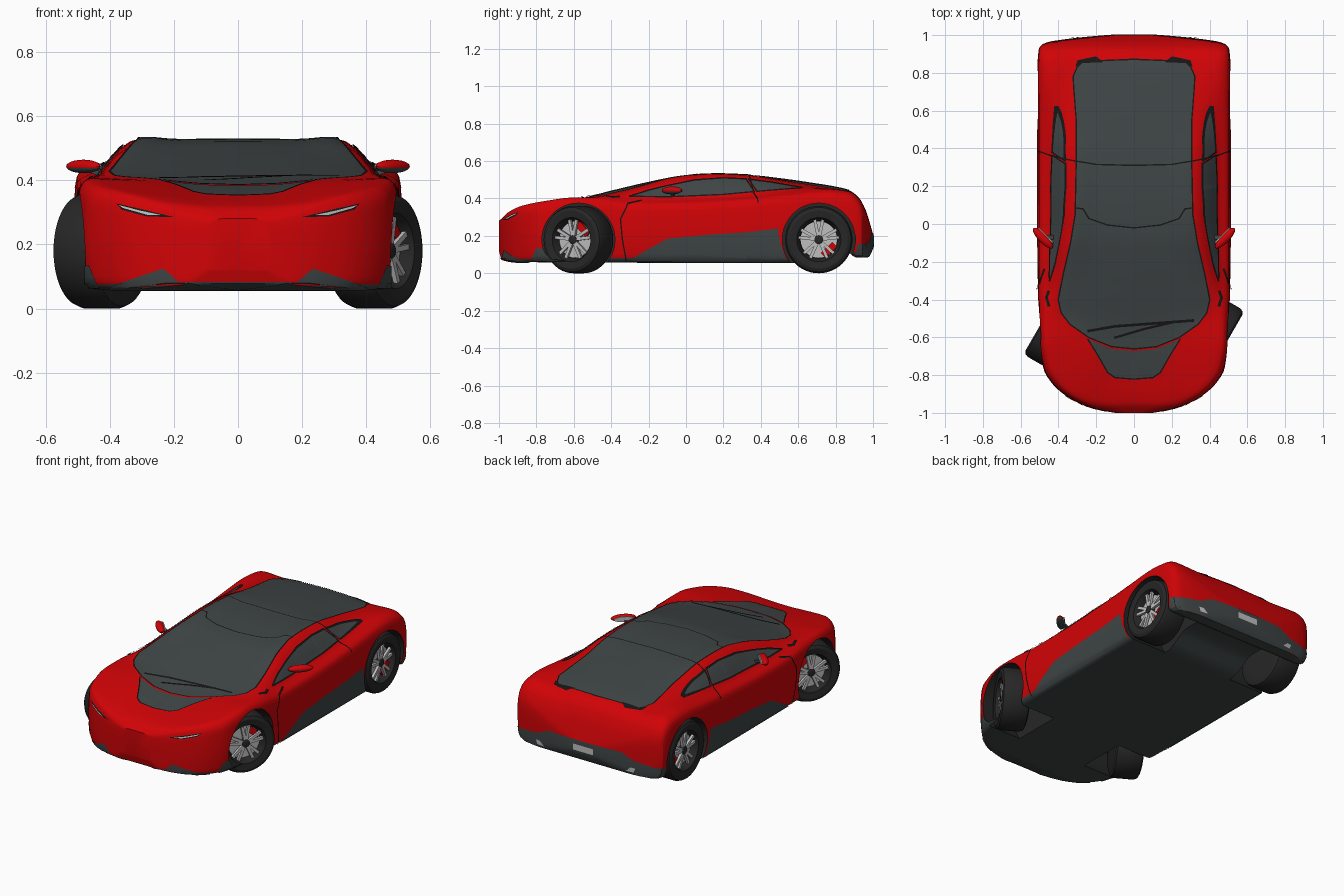
import bpy, bmesh
from math import pi, cos, sin, hypot
from mathutils import Vector, Matrix
from mathutils.bvhtree import BVHTree

cube = bpy.data.objects.get("Cube")
if cube:
    bpy.data.objects.remove(cube, do_unlink=True)


def material(name, colour):
    mat = bpy.data.materials.new(name)
    mat.use_nodes = True
    mat.diffuse_color = (*colour, 1)
    mat.node_tree.nodes["Principled BSDF"].inputs["Base Color"].default_value = (*colour, 1)
    return mat


RED = material("red paint", (.64, .001, .002))
DARK = material("dark glass and trim", (.05, .06, .06))
BLACK = material("black seam", (.008, .008, .008))
RUBBER = material("tyre rubber", (.02, .02, .02))
SILVER = material("silver metal", (.52, .52, .52))


def make(name, bm, *mats, matrix=None):
    mesh = bpy.data.meshes.new(name)
    bm.to_mesh(mesh)
    bm.free()
    obj = bpy.data.objects.new(name, mesh)
    bpy.context.collection.objects.link(obj)
    for mat in mats:
        mesh.materials.append(mat)
    if matrix:
        obj.matrix_world = matrix
    return obj


def activate(obj):
    bpy.ops.object.select_all(action='DESELECT')
    obj.select_set(True)
    bpy.context.view_layer.objects.active = obj


def smooth(obj):
    activate(obj)
    bpy.ops.object.shade_smooth_by_angle()
    return obj


def curve(*knots):
    """Monotone smooth function through (y, value) knots."""
    slopes = [(b[1] - a[1]) / (b[0] - a[0]) for a, b in zip(knots, knots[1:])]
    tans = [slopes[0]]
    for a, b in zip(slopes, slopes[1:]):
        tans.append(2 * a * b / (a + b) if a * b > 0 else 0)
    tans.append(slopes[-1])

    def value(y):
        i = 0
        while i < len(knots) - 2 and y > knots[i + 1][0]:
            i += 1
        (y0, v0), (y1, v1) = knots[i], knots[i + 1]
        h = y1 - y0
        t = (y - y0) / h
        s = 1 - t
        return (v0 * (1 + 2 * t) * s * s + h * tans[i] * t * s * s
                + v1 * t * t * (3 - 2 * t) - h * tans[i + 1] * t * t * s)
    return value


def smooth_path(pts, n):
    """Rounded path with tangents limited by the shorter neighbouring chord."""
    tans = []
    for i, p in enumerate(pts):
        a, b = pts[max(i - 1, 0)], pts[min(i + 1, len(pts) - 1)]
        lens = [(p - q).length for q in (a, b) if q != p]
        tans.append((b - a).normalized() * min(lens))
    out = []
    for p, q, u, v in zip(pts, pts[1:], tans, tans[1:]):
        for k in range(n):
            t = k / n
            s = 1 - t
            out.append(p * (1 + 2 * t) * s * s + u * t * s * s + q * t * t * (3 - 2 * t) - v * t * t * s)
    return out + [pts[-1]]


# Body shape along its length
half_width = curve((-1, .1), (-.985, .18), (-.96, .26), (-.91, .36), (-.84, .437), (-.77, .478),
                   (-.63, .502), (-.2, .51), (.85, .51), (.93, .503), (.955, .475), (.975, .36), (.99, .22), (1, .1))
floor_z = curve((-1, .12), (-.985, .075), (-.9, .06), (.58, .055), (.76, .13), (.84, .13),
                (.91, .085), (.97, .085), (1, .14))
shoulder_z = curve((-1, .27), (-.95, .325), (-.88, .36), (-.75, .387), (-.6, .405), (-.45, .405),
                   (-.3, .395), (0, .4), (.3, .415), (.55, .435), (.75, .45), (.87, .437), (.92, .405),
                   (.96, .335), (1, .2))
crown = curve((-1, .87), (-.6, .925), (-.3, .9), (0, .87), (1, .87))
roof_z = curve((-1, .28), (-.95, .318), (-.82, .348), (-.65, .383), (-.58, .395), (-.35, .45),
               (-.2, .485), (-.05, .513), (.18, .526), (.35, .521), (.5, .505), (.65, .484), (.87, .443),
               (.92, .41), (.96, .34), (1, .21))
roof_x = curve((-1, .05), (-.9, .2), (-.62, .29), (-.5, .36), (-.4, .395), (-.2, .37), (0, .338),
               (.4, .334), (.8, .325), (.9, .27), (1, .04))
roof_drop = curve((-1, 0), (-.8, -.015), (-.6, -.008), (-.45, .012), (-.3, .018), (-.1, .01), (.05, .004),
                  (.3, .006), (.55, .017), (.85, .013), (1, 0))


def section(y):
    w, low, sh, top, rx = half_width(y), floor_z(y), shoulder_z(y), roof_z(y), roof_x(y)
    edge = top - roof_drop(y)
    mid = low + (sh - low) * .45
    pts = [(0, low), (w * .9, low), (w * .975, low + .025), (w, mid), (w * .985, sh - .038),
           (w * crown(y), sh), (rx, edge), (rx * .55, top - (top - edge) * .25), (0, top)]
    half = smooth_path([Vector((x, y, z)) for x, z in pts], 4)
    return half + [Vector((-p.x, y, p.z)) for p in half[-2:0:-1]]


def loft(rings):
    bm = bmesh.new()
    rows = [[bm.verts.new(p) for p in ring] for ring in rings]
    n = len(rows[0])
    for a, b in zip(rows, rows[1:]):
        for i in range(n):
            bm.faces.new((a[i], a[(i + 1) % n], b[(i + 1) % n], b[i]))
    bm.faces.new(rows[0])
    bm.faces.new(rows[-1])
    bmesh.ops.recalc_face_normals(bm, faces=bm.faces)
    return bm


STATIONS = 80
bm = loft([section(-cos(pi * i / STATIONS)) for i in range(STATIONS + 1)])
TREE = BVHTree.FromBMesh(bm)
body = make("body_shell", bm, RED, DARK, RUBBER)

# Wheel arches
FRONT, REAR, AXLE, ARCH = -.575, .71, .18, .195
for y in (FRONT, REAR):
    for side in (-1, 1):
        bm = bmesh.new()
        bmesh.ops.create_cone(bm, cap_ends=True, segments=48, radius1=ARCH, radius2=ARCH, depth=.5,
                              matrix=Matrix.Translation((side * .49, y, AXLE)) @ Matrix.Rotation(pi / 2, 4, 'Y'))
        cutter = make("arch_cutter", bm)
        cutter.hide_render = True
        mod = body.modifiers.new("arch", 'BOOLEAN')
        mod.operation, mod.solver, mod.object = 'DIFFERENCE', 'EXACT', cutter
        activate(body)
        bpy.ops.object.modifier_apply(modifier=mod.name)
        bpy.data.objects.remove(cutter, do_unlink=True)
for face in body.data.polygons:
    c = face.center
    in_arch = abs(c.x) > .22 and min(hypot(c.y - y, c.z - AXLE) for y in (FRONT, REAR)) < ARCH + .001
    face.material_index = 2 if in_arch else 1 if face.normal.z < -.5 and c.z < .2 else 0
smooth(body)

# Thin panels draped over the body: each view gives an origin rule and a ray direction
VIEWS = {"top": (lambda u, v: (u, v, 2), (0, 0, -1)), "side": (lambda u, v: (2, u, v), (-1, 0, 0)),
         "front": (lambda u, v: (u, -2, v), (0, 1, 0)), "back": (lambda u, v: (u, 2, v), (0, -1, 0))}


def drape(name, view, outlines, mat, lift, mirror):
    place, ray = VIEWS[view][0], Vector(VIEWS[view][1])
    bm = bmesh.new()
    for outline in outlines:
        bm.faces.new([bm.verts.new((u, v, 0)) for u, v in outline])
    bmesh.ops.triangulate(bm, faces=bm.faces)
    for axis in (0, 1):
        normal = Vector((1 - axis, axis, 0))
        for k in range(-50, 51):
            bmesh.ops.bisect_plane(bm, geom=bm.verts[:] + bm.edges[:] + bm.faces[:],
                                   plane_co=normal * k * .02, plane_no=normal)
    missed = []
    for v in bm.verts:
        hit, n, _, _ = TREE.ray_cast(Vector(place(v.co.x, v.co.y)), ray)
        if hit:
            v.co = hit + n * lift
        else:
            missed.append(v)
    bmesh.ops.delete(bm, geom=missed, context='VERTS')
    bm.normal_update()
    bmesh.ops.reverse_faces(bm, faces=[f for f in bm.faces if f.normal.dot(ray) > 0])
    obj = smooth(make(name, bm, mat))
    if mirror:
        obj.modifiers.new("mirror", 'MIRROR').merge_threshold = .003


def panel(name, view, outline, mat, lift=.004):
    drape(name, view, [outline], mat, lift, True)


def strip(name, view, path, width=.007, lift=.006, mirror=True):
    quads = []
    for p, q in zip(path, path[1:]):
        p, q = Vector(p), Vector(q)
        d = (q - p).normalized() * width / 2
        side = Vector((-d.y, d.x))
        quads.append([p - d + side, p - d - side, q + d - side, q + d + side])
    drape(name, view, quads, BLACK, lift, mirror)


# Glass and dark panels
glass_edge = [(0, -.66), (.12, -.648), (.24, -.6), (.34, -.53), (.385, -.47), (.4, -.4), (.375, -.27),
              (.335, -.1), (.31, .05), (.305, .3), (.305, .55), (.317, .7), (.322, .78), (.3, .83), (.27, .86), (0, .87)]
hood_edge = [(0, -.82), (.1, -.812), (.14, -.785), (.2, -.68), (.245, -.61), (.12, -.66), (0, -.672)]
window_edge = [(-.3, .408), (-.2, .44), (-.1, .465), (.05, .495), (.2, .505), (.32, .5), (.365, .433),
               (.2, .418), (-.1, .405)]
quarter_edge = [(.335, .498), (.45, .483), (.62, .453), (.38, .434)]
panel("roof_glass", "top", glass_edge, DARK)
panel("hood_panel", "top", hood_edge, DARK)
panel("side_windows", "side", window_edge, DARK)
panel("rear_quarter_windows", "side", quarter_edge, DARK)
panel("rocker_panels", "side", [(-.31, .065), (-.22, .12), (-.1, .185), (.1, .205), (.33, .22), (.49, .24),
                                (.505, .16), (.527, .1), (.545, .065)], DARK)
panel("rear_bumper_sides", "side", [(.905, .09), (.965, .09), (.985, .15), (.918, .16)], DARK)
panel("rear_diffuser", "back", [(0, .088), (.46, .088), (.49, .155), (.33, .175), (.25, .212), (0, .212)], DARK)
panel("number_plate", "back", [(0, .15), (.068, .15), (.068, .187), (0, .187)], SILVER, .008)
panel("exhausts", "back", [(.28, .105), (.33, .105), (.34, .132), (.31, .132)], SILVER, .008)
panel("front_lip", "front", [(0, .06), (.4, .06), (.4, .068), (.257, .07), (.232, .125), (.185, .084), (0, .084)], DARK)
panel("front_corner_vents", "front", [(.432, .066), (.475, .066), (.475, .132), (.462, .136)], DARK)
panel("headlight_surrounds", "front", [(.2, .285), (.28, .286), (.36, .308), (.376, .326), (.3, .309)], BLACK)
panel("headlights", "front", [(.235, .29), (.28, .291), (.355, .312), (.368, .321), (.3, .304)], SILVER, .007)
panel("engine_vents", "top", [(.16, .855), (.28, .85), (.31, .83), (.3, .865), (.2, .885)], BLACK, .006)

# Seams and wiper
strip("glass_seam", "top", glass_edge)
strip("hood_seam", "top", hood_edge[:5])
strip("windscreen_seam", "top", [(0, -.02), (.14, -.005), (.24, .03), (.27, .08), (.305, .085)])
strip("roof_seam", "top", [(0, .31), (.2, .315), (.32, .335), (.43, .36), (.5, .385)])
strip("window_seam", "side", window_edge + window_edge[:1])
strip("quarter_seam", "side", quarter_edge + quarter_edge[:1])
strip("door_seam", "side", [(-.24, .385), (-.31, .37), (-.35, .29), (-.34, .18), (-.32, .07)])
strip("fender_vents", "top", [(.45, -.43), (.46, -.39), (.45, -.36)], .014)
strip("wiper", "top", [(-.24, -.565), (-.1, -.54), (.1, -.525), (.31, -.51)], .014, .008, False)
strip("wiper_arm", "top", [(-.1, -.6), (.05, -.555), (.2, -.52)], .012, .009, False)


# Wheels
def lathe(profile, steps=48):
    return loft([[Vector((x, r * cos(2 * pi * i / steps), r * sin(2 * pi * i / steps))) for i in range(steps)]
                 for r, x in profile])


for end, y, steer, caliper_height in (("front", FRONT, -pi / 6, 1), ("rear", REAR, 0, -1)):
    for side, turn in (("left", 0), ("right", pi)):
        x = -.425 if turn else .425
        pose = Matrix.Translation((x, y, AXLE)) @ Matrix.Rotation(steer + turn, 4, 'Z')
        label = end + "_" + side
        smooth(make(label + "_tyre", lathe([(.1, -.08), (.155, -.082), (.172, -.074), (.18, -.055), (.18, .055),
                    (.172, .074), (.155, .082), (.118, .076), (.108, .055), (.1, .03)]), RUBBER, matrix=pose))
        smooth(make(label + "_brake_disc", lathe([(.097, .02), (.097, .036), (.03, .036)]), SILVER, matrix=pose))
        smooth(make(label + "_hub", lathe([(.024, .03), (.024, .064), (.016, .068), (.008, .068)], 20), RUBBER, matrix=pose))
        bm = bmesh.new()
        for k in range(10):
            angle = 2 * pi * (k // 2) / 5 + (.2 if k % 2 else -.2)
            bmesh.ops.create_cube(bm, size=1, matrix=Matrix.Rotation(angle, 4, 'X')
                                  @ Matrix.Translation((.055, 0, .063)) @ Matrix.Diagonal((.016, .017, .09, 1)))
        make(label + "_spokes", bm, SILVER, matrix=pose)
        # Calipers sit behind the axle on both sides
        toward_back = -1 if turn else 1
        bm = bmesh.new()
        bmesh.ops.create_cube(bm, size=1, matrix=Matrix.Rotation(-toward_back * (pi / 2 - caliper_height * .8), 4, 'X')
                              @ Matrix.Translation((.04, 0, .077)) @ Matrix.Diagonal((.02, .085, .036, 1)))
        make(label + "_brake_caliper", bm, RED, matrix=pose)

# Door mirrors
for side, s in (("left", 1), ("right", -1)):
    pose = Matrix.Translation((s * .482, -.075, .443)) @ Matrix.Rotation(s * .8, 4, 'Z')
    bm = bmesh.new()
    bmesh.ops.create_uvsphere(bm, u_segments=24, v_segments=12, radius=1, matrix=Matrix.Diagonal((.073, .024, .021, 1)))
    for f in bm.faces:
        f.material_index = 1 if f.calc_center_median().z < -.004 else 0
    smooth(make(side + "_mirror", bm, RED, DARK, matrix=pose))
    bm = bmesh.new()
    bmesh.ops.create_cone(bm, cap_ends=True, segments=24, radius1=1, radius2=1, depth=1,
                          matrix=Matrix.Translation((0, .021, 0)) @ Matrix.Diagonal((.058, .006, .016, 1))
                          @ Matrix.Rotation(pi / 2, 4, 'X'))
    make(side + "_mirror_glass", bm, SILVER, matrix=pose)
    bm = bmesh.new()
    bmesh.ops.create_cube(bm, size=1, matrix=Matrix.Translation((s * .435, -.07, .422))
                          @ Matrix.Rotation(-s * .3, 4, 'Y') @ Matrix.Diagonal((.075, .022, .014, 1)))
    make(side + "_mirror_stalk", bm, DARK)
